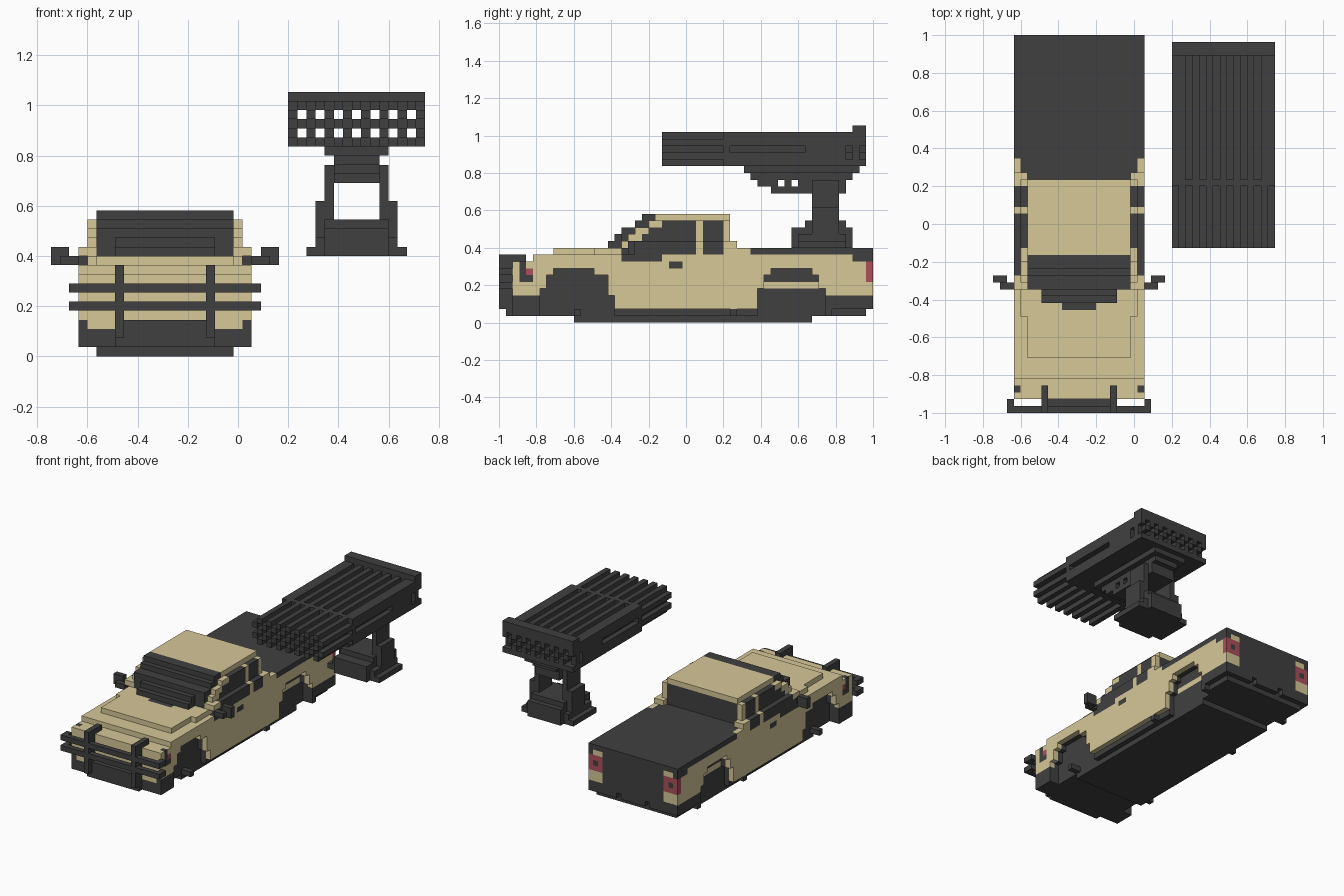
import bpy
import bmesh
from mathutils import Vector

cube = bpy.data.objects.get("Cube")
if cube:
    bpy.data.objects.remove(cube)

UNIT = 2 / 55                       # edge of one block
ORIGIN = Vector((20.5, 27.5, 0))    # grid point that becomes the world origin
TRUCK, LAUNCHER = 25, 67            # sum of mirrored block coordinates


def material(name, colour):
    mat = bpy.data.materials.new(name)
    mat.use_nodes = True
    mat.diffuse_color = (*colour, 1)
    mat.node_tree.nodes["Principled BSDF"].inputs["Base Color"].default_value = (*colour, 1)
    return mat


MATERIALS = [material("sand_paint", (.67, .58, .312)),
             material("charcoal", (.051, .051, .051)),
             material("lamp_red", (.4, .08, .105))]
SAND, DARK, RED = range(len(MATERIALS))
EMPTY = None
SIDES = [Vector(s) for s in ((1, 0, 0), (-1, 0, 0), (0, 1, 0), (0, -1, 0), (0, 0, 1), (0, 0, -1))]


class Blocks:
    """A part made of unit blocks; later boxes repaint or carve earlier ones."""

    def __init__(self, name, mirror):
        self.name, self.mirror, self.cells = name, mirror, {}

    def box(self, paint, xs, ys, zs, both=False, only_paint=False):
        spans = [xs]
        if both:
            spans.append((self.mirror - xs[1], self.mirror - xs[0]))
        for span in spans:
            for x in range(*span):
                for y in range(*ys):
                    for z in range(*zs):
                        if paint is EMPTY:
                            self.cells.pop((x, y, z), None)
                        elif not only_paint or (x, y, z) in self.cells:
                            self.cells[x, y, z] = paint

    def pair(self, paint, xs, ys, zs):
        self.box(paint, xs, ys, zs, both=True)

    def tint(self, paint, xs, ys, zs):
        self.box(paint, xs, ys, zs, both=True, only_paint=True)

    def build(self):
        bm = bmesh.new()
        verts = {}
        for cell, paint in self.cells.items():
            centre = Vector(cell) + Vector((.5, .5, .5))
            for n in SIDES:
                if tuple(int(c) for c in Vector(cell) + n) in self.cells:
                    continue
                u = Vector((n.y, n.z, n.x))
                w = n.cross(u)
                ring = []
                for a, b in ((-1, -1), (1, -1), (1, 1), (-1, 1)):
                    p = centre + (n + u * a + w * b) / 2
                    key = tuple(round(c) for c in p)
                    if key not in verts:
                        verts[key] = bm.verts.new((p - ORIGIN) * UNIT)
                    ring.append(verts[key])
                bm.faces.new(ring).material_index = paint
        mesh = bpy.data.meshes.new(self.name)
        bm.to_mesh(mesh)
        bm.free()
        for mat in MATERIALS:
            mesh.materials.append(mat)
        bpy.context.collection.objects.link(bpy.data.objects.new(self.name, mesh))


# Lower body with stepped bonnet
body = Blocks("truck_body", TRUCK)
WIDE, INNER, SIDE = (3, 22), (5, 20), (3, 4)
body.box(SAND, WIDE, (2, 55), (2, 9))
body.box(SAND, WIDE, (5, 55), (9, 10))
body.box(SAND, INNER, (8, 55), (10, 11))
body.box(SAND, (4, 21), (14, 55), (10, 11))
body.box(SAND, WIDE, (19, 55), (10, 11))
body.box(DARK, (10, 15), (15, 16), (10, 11))

# Chassis, bumpers and bed cover
body.box(DARK, (4, 21), (2, 54), (1, 2))
body.box(DARK, (7, 18), (1, 3), (1, 4))
body.box(DARK, WIDE, (2, 6), (1, 3))
body.tint(DARK, SIDE, (2, 6), (3, 4))
body.box(DARK, INNER, (11, 46), (0, 1))
body.box(DARK, WIDE, (37, 55), (10, 11))
body.box(DARK, (4, 21), (34, 37), (10, 11))
body.box(DARK, INNER, (54, 55), (2, 10))
body.box(DARK, WIDE, (48, 55), (2, 4))
body.pair(EMPTY, (9, 10), (54, 55), (2, 3))
body.tint(DARK, SIDE, (52, 55), (9, 10))

# Wheel wells, dark inside and stepped from bottom to top
WELLS = ((1, 4, 6, 17), (4, 5, 6, 16), (5, 7, 7, 16), (7, 8, 8, 14),
         (1, 5, 38, 48), (5, 7, 39, 47), (7, 8, 40, 46))
for bottom, top, front, back in WELLS:
    body.tint(DARK, (4, 6), (front - 1, back + 1), (bottom, top + 1))
for bottom, top, front, back in WELLS:
    body.pair(EMPTY, (3, 5), (front, back), (bottom, top))
body.tint(SAND, (5, 6), (39, 47), (5, 6))

# Cross members under the sills
for y in (11, 34, 48):
    body.box(DARK, WIDE, (y, y + 1), (1, 2))

# Lamps, door handles and lower window edge
body.tint(DARK, SIDE, (3, 4), (6, 9))
body.tint(DARK, SIDE, (4, 5), (6, 7))
body.tint(RED, SIDE, (4, 5), (7, 8))
body.tint(SAND, (3, 6), (54, 55), (4, 9))
body.tint(SAND, (4, 6), (54, 55), (9, 10))
body.tint(RED, (3, 6), (54, 55), (6, 9))
body.tint(DARK, (4, 5), (54, 55), (7, 8))
body.tint(DARK, SIDE, (25, 27), (8, 9))
body.tint(DARK, SIDE, (18, 24), (9, 10))
body.tint(DARK, SIDE, (18, 29), (10, 11))
body.tint(DARK, SIDE, (30, 33), (10, 11))
body.build()

# Cab: each layer leans back and inward, with windscreen and side windows
cab = Blocks("cab", TRUCK)
for z, inset, nose, window, rear in ((11, 3, 16, 20, 35), (12, 4, 17, 21, 34),
                                     (13, 4, 18, 22, 34), (14, 4, 20, 24, 34)):
    layer = (z, z + 1)
    cab.box(SAND, (inset, TRUCK - inset), (nose + 2, rear), layer)
    cab.box(DARK, INNER, (nose, 23), layer)
    cab.box(DARK, INNER, (33, 34), layer)
    cab.tint(DARK, (3, 5), (window, 29), layer)
    cab.tint(DARK, (3, 5), (30, 33), layer)
cab.box(EMPTY, INNER, (34, 35), (11, 12))
cab.pair(EMPTY, (5, 7), (16, 18), (11, 13))
cab.box(DARK, INNER, (21, 23), (15, 16))
cab.box(SAND, INNER, (23, 34), (15, 16))
cab.build()

# Bull bar
bar = Blocks("bull_bar", TRUCK)
for z in (5, 7):
    bar.box(DARK, (2, 23), (0, 1), (z, z + 1))
    bar.pair(DARK, (2, 3), (0, 2), (z, z + 1))
bar.pair(DARK, (7, 8), (0, 1), (2, 10))
bar.pair(DARK, (7, 8), (1, 2), (4, 10))
bar.pair(DARK, (7, 8), (2, 4), (9, 10))
bar.build()

# Door mirrors
mirrors = Blocks("door_mirrors", TRUCK)
mirrors.pair(DARK, (0, 2), (19, 20), (10, 12))
mirrors.pair(DARK, (1, 3), (18, 19), (10, 11))
mirrors.build()

# Rocket tubes: checkerboard of walls around open bores
tubes = Blocks("rocket_tubes", LAUNCHER)
for z in range(23, 28):
    for x in range(26, 41):
        if (x + z) % 2 == 0:
            tubes.box(DARK, (x, x + 1), (24, 54), (z, z + 1))
        elif z % 2:
            top_open = z == 27 and 26 < x < 40
            tubes.box(DARK, (x, x + 1), (33, 34 if top_open else 53), (z, z + 1))
tubes.box(DARK, (26, 41), (52, 54), (27, 29))
tubes.box(DARK, (26, 41), (52, 54), (23, 24))
tubes.pair(DARK, (26, 27), (52, 54), (23, 28))
# Grooves along the launcher flanks
tubes.pair(EMPTY, (26, 27), (34, 45), (25, 26))
for y in (51, 53):
    tubes.pair(EMPTY, (26, 27), (y, y + 1), (24, 26))
tubes.build()

# Launcher cradle and pedestal
stand = Blocks("launcher_pedestal", LAUNCHER)
stand.box(DARK, (30, 37), (36, 53), (22, 23))
stand.box(DARK, (31, 36), (37, 52), (21, 22))
stand.box(DARK, (31, 36), (38, 51), (20, 21))
for y in (41, 43, 49):
    stand.box(EMPTY, (31, 36), (y, y + 1), (20, 21))
stand.box(DARK, (31, 36), (40, 51), (19, 20))
stand.pair(DARK, (30, 31), (46, 50), (15, 21))
stand.pair(DARK, (29, 30), (46, 50), (12, 17))
stand.box(DARK, (30, 37), (45, 51), (14, 15))
stand.box(DARK, (30, 37), (43, 52), (11, 14))
stand.box(DARK, (28, 39), (44, 51), (11, 12))
stand.pair(DARK, (29, 30), (44, 51), (12, 13))
stand.build()
